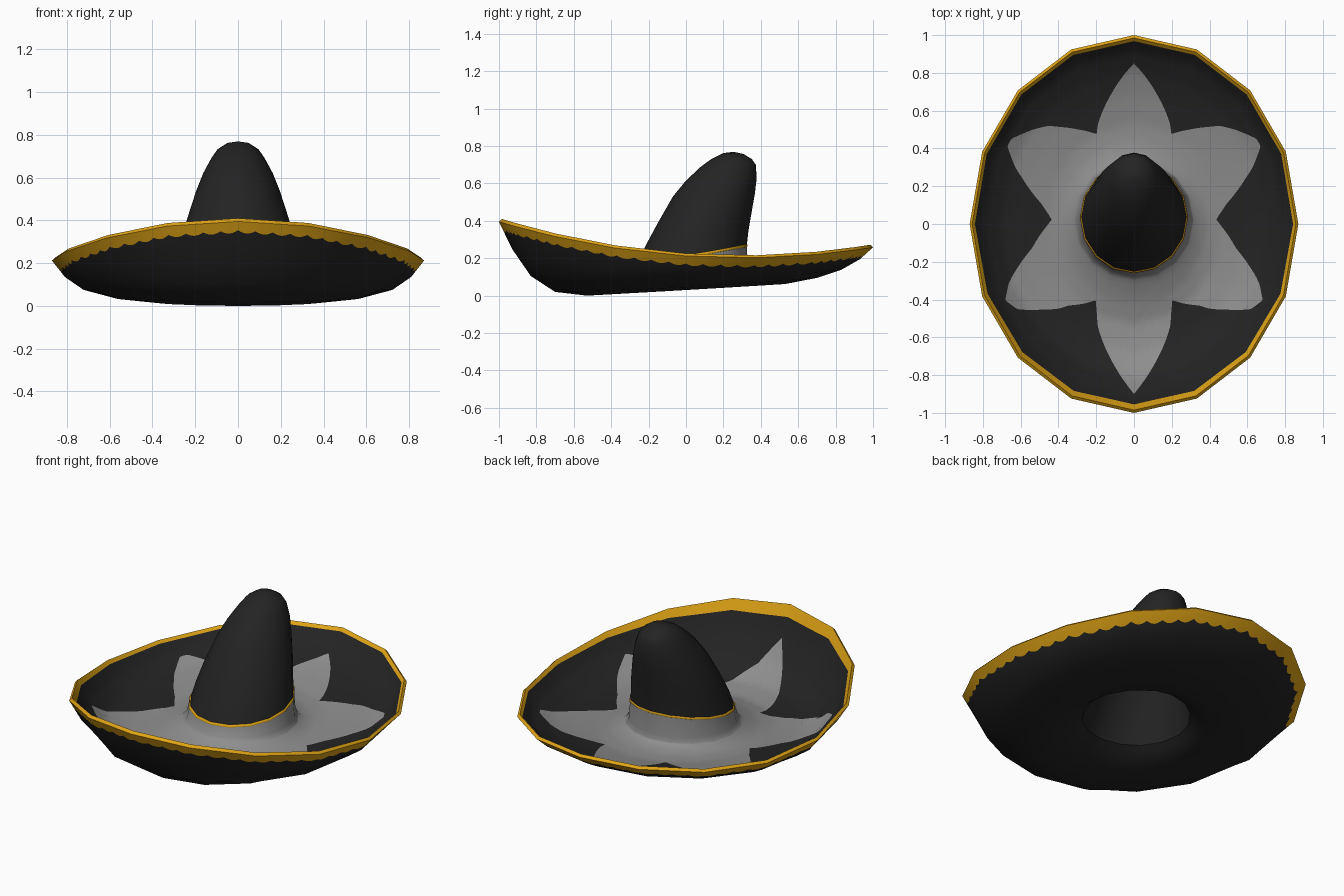
import bpy
import math
from mathutils import Vector

if "Cube" in bpy.data.objects:
    bpy.data.objects.remove(bpy.data.objects["Cube"])

SIDES = 16      # polygon count of the hat outline
FINE = 384      # columns where painted borders need crisp edges
TAU = 2 * math.pi


def material(name, rgb):
    m = bpy.data.materials.new(name)
    m.diffuse_color = (*rgb, 1)
    m.use_nodes = True
    m.node_tree.nodes["Principled BSDF"].inputs["Base Color"].default_value = m.diffuse_color
    return m


MATS = [material("black_felt", (0.017, 0.017, 0.017)),
        material("grey_pattern", (0.27, 0.27, 0.27)),
        material("gold_trim", (0.74, 0.37, 0.008))]
BLACK, GREY, GOLD = 0, 1, 2


# A ring row: key, half width, front y, back y, then z at front, side, back
def sample(rows, key):
    key = min(max(key, rows[0][0]), rows[-1][0])
    for a, b in zip(rows, rows[1:]):
        if key <= b[0]:
            f = (key - a[0]) / (b[0] - a[0])
            return [p + (q - p) * f for p, q in zip(a, b)]


def point(row, th):
    _, rx, yf, yb, zf, zs, zb = row
    v = math.sin(th)
    return Vector((rx * math.cos(th), (yb + yf) / 2 + (yb - yf) / 2 * v,
                   zs + (zb - zf) / 2 * v + ((zb + zf) / 2 - zs) * v * v))


def faceted(row, th):
    step = TAU / SIDES
    k = math.floor(th / step + 1e-6)
    return point(row, k * step).lerp(point(row, (k + 1) * step), th / step - k)


def loft(name, rows, columns, keys_at, colours, h):
    """Skin rings around the hat; keys_at(angle) gives the ring keys."""
    verts, normals, faces, mats = [], [], [], []
    for j in range(columns):
        th = TAU * j / columns
        keys = keys_at(th)
        for k in keys:
            row = sample(rows, k)
            verts.append(faceted(row, th))
            along = point(row, th + 0.01) - point(row, th - 0.01)
            across = point(sample(rows, k + h), th) - point(sample(rows, k - h), th)
            normals.append(along.cross(across).normalized())
    n = len(keys)
    for j in range(columns):
        a, b = j * n, (j + 1) % columns * n
        for i in range(n - 1):
            faces.append((a + i, b + i, b + i + 1, a + i + 1))
            mats.append(colours(i))
    me = bpy.data.meshes.new(name)
    me.from_pydata(verts, [], faces)
    for m in MATS:
        me.materials.append(m)
    for p, m in zip(me.polygons, mats):
        p.material_index = m
        p.use_smooth = True
    me.update()
    me.normals_split_custom_set_from_vertices(normals)
    ob = bpy.data.objects.new(name, me)
    bpy.context.collection.objects.link(ob)
    return ob


def steps(a, b, n):
    return [a + (b - a) * i / n for i in range(n)]


def by_direction(th, front, side, back):
    v = math.sin(th)
    return side + (back - front) / 2 * v + ((back + front) / 2 - side) * v * v


def brim_row(sign, s, zf, zs, zb):
    return (sign * s, 0.87 * s, -s, s, zf, zs, zb)


# Underside of the brim, with a scalloped gold edge
under = [(0.29, 0.295, -0.27, 0.31, 0.085, 0.09, 0.105),
         (0.36, 0.35, -0.35, 0.37, 0.04, 0.05, 0.065),
         brim_row(1, 0.53, 0.0, 0.03, 0.062),
         brim_row(1, 0.70, 0.02, 0.045, 0.095),
         brim_row(1, 0.83, 0.105, 0.075, 0.138),
         brim_row(1, 0.93, 0.25, 0.135, 0.195),
         brim_row(1, 1.00, 0.395, 0.212, 0.258)]


def under_keys(th):
    slope = by_direction(th, 2.1, 1.14, 0.93)
    drop = 0.042 + 0.013 * abs(math.sin(32 * th))
    return [0.29, 0.32, 0.36, 0.44, 0.53, 0.61, 0.70, 0.77, 0.83, 0.88, 0.93,
            1 - drop / slope, 1.0]


loft("brim_underside", under, FINE, under_keys,
     lambda i: GOLD if i == 11 else BLACK, 0.03)

# Narrow rim joining underside and top
rim = [brim_row(-1, 1.0, 0.395, 0.212, 0.258),
       brim_row(-1, 0.985, 0.41, 0.225, 0.272)]
loft("rim_edge", rim, SIDES, lambda th: [-1.0, -0.985], lambda i: GOLD, 0.03)

# Top of the brim, with a gold border and a six-petal pattern
top = [brim_row(-1, 0.985, 0.41, 0.225, 0.272),
       brim_row(-1, 0.92, 0.27, 0.145, 0.205),
       brim_row(-1, 0.81, 0.115, 0.085, 0.150),
       brim_row(-1, 0.69, 0.045, 0.065, 0.115),
       brim_row(-1, 0.53, 0.025, 0.052, 0.085),
       (-0.42, 0.39, -0.42, 0.43, 0.05, 0.06, 0.085),
       (-0.345, 0.335, -0.325, 0.355, 0.085, 0.085, 0.10),
       (-0.31, 0.315, -0.30, 0.34, 0.10, 0.10, 0.115)]

PETALS = [(0, -0.9), (0.07, -0.82), (0.14, -0.7), (0.19, -0.55), (0.2, -0.42),
          (0.2, -0.41), (0.35, -0.435), (0.5, -0.46), (0.63, -0.46),
          (0.69, -0.41), (0.65, -0.28), (0.55, -0.13), (0.43, 0.02),
          (0.5, 0.11), (0.6, 0.25), (0.68, 0.42), (0.66, 0.46), (0.55, 0.505),
          (0.4, 0.52), (0.3, 0.51), (0.2, 0.48), (0.17, 0.6), (0.1, 0.74),
          (0.05, 0.805), (0, 0.85)]
POLAR = sorted((math.atan2(y, x / 0.87), math.hypot(x / 0.87, y))
               for x, y in PETALS)


def petal_reach(th):
    a = math.atan2(math.sin(th), abs(math.cos(th)))
    a = min(max(a, POLAR[0][0]), POLAR[-1][0])
    for (a0, r0), (a1, r1) in zip(POLAR, POLAR[1:]):
        if a <= a1:
            return r0 + (r1 - r0) * (a - a0) / (a1 - a0)
    return POLAR[-1][1]


def top_keys(th):
    border = by_direction(th, 0.955, 0.968, 0.968)
    reach = petal_reach(th)
    return [-0.985] + steps(-border, -reach, 10) + steps(-reach, -0.345, 10) + [-0.345, -0.31]


loft("brim_top", top, FINE, top_keys,
     lambda i: GOLD if i == 0 else BLACK if i <= 10 else GREY, 0.03)

# Hat band flaring into the brim
band = [(0, 0.315, -0.30, 0.34, 0.10, 0.10, 0.115),
        (1, 0.295, -0.275, 0.33, 0.115, 0.125, 0.145),
        (2, 0.282, -0.257, 0.326, 0.172, 0.212, 0.265)]
loft("hat_band", band, SIDES, lambda th: [0, 1, 2], lambda i: GREY, 0.5)

# Thin gold cord above the band
cord = [(0, 0.282, -0.257, 0.326, 0.168, 0.208, 0.261),
        (1, 0.286, -0.261, 0.329, 0.170, 0.210, 0.263),
        (2, 0.284, -0.258, 0.330, 0.180, 0.220, 0.273),
        (3, 0.278, -0.252, 0.325, 0.182, 0.222, 0.275)]
loft("band_cord", cord, SIDES, lambda th: [0, 1, 2, 3], lambda i: GOLD, 0.5)

# Tall crown leaning to the back
crown = [(0, 0.280, -0.255, 0.325, 0.172, 0.212, 0.265),
         (1, 0.262, -0.22, 0.333, 0.26, 0.30, 0.34),
         (2, 0.237, -0.15, 0.348, 0.39, 0.41, 0.43),
         (3, 0.195, -0.07, 0.369, 0.53, 0.54, 0.55),
         (4, 0.163, 0.0, 0.378, 0.615, 0.62, 0.63),
         (5, 0.124, 0.08, 0.373, 0.69, 0.692, 0.70),
         (6, 0.096, 0.135, 0.352, 0.73, 0.732, 0.73),
         (7, 0.050, 0.20, 0.308, 0.762, 0.762, 0.757),
         (8, 0.0005, 0.2545, 0.2555, 0.769, 0.769, 0.769)]
loft("crown", crown, SIDES, lambda th: list(range(9)), lambda i: BLACK, 0.5)

# Inner lining of the hollow crown, facing inward
lining = [(-k, rx * 0.95, yf + 0.015, yb - 0.015, zf - 0.015, zs - 0.015, zb - 0.015)
          for k, rx, yf, yb, zf, zs, zb in reversed(crown[:8])]
lining.insert(0, (-8, 0.0005, 0.2545, 0.2555, 0.752, 0.752, 0.752))
lining.append((1,) + under[0][1:])
loft("crown_lining", lining, SIDES, lambda th: list(range(-8, 2)),
     lambda i: BLACK, 0.5)
